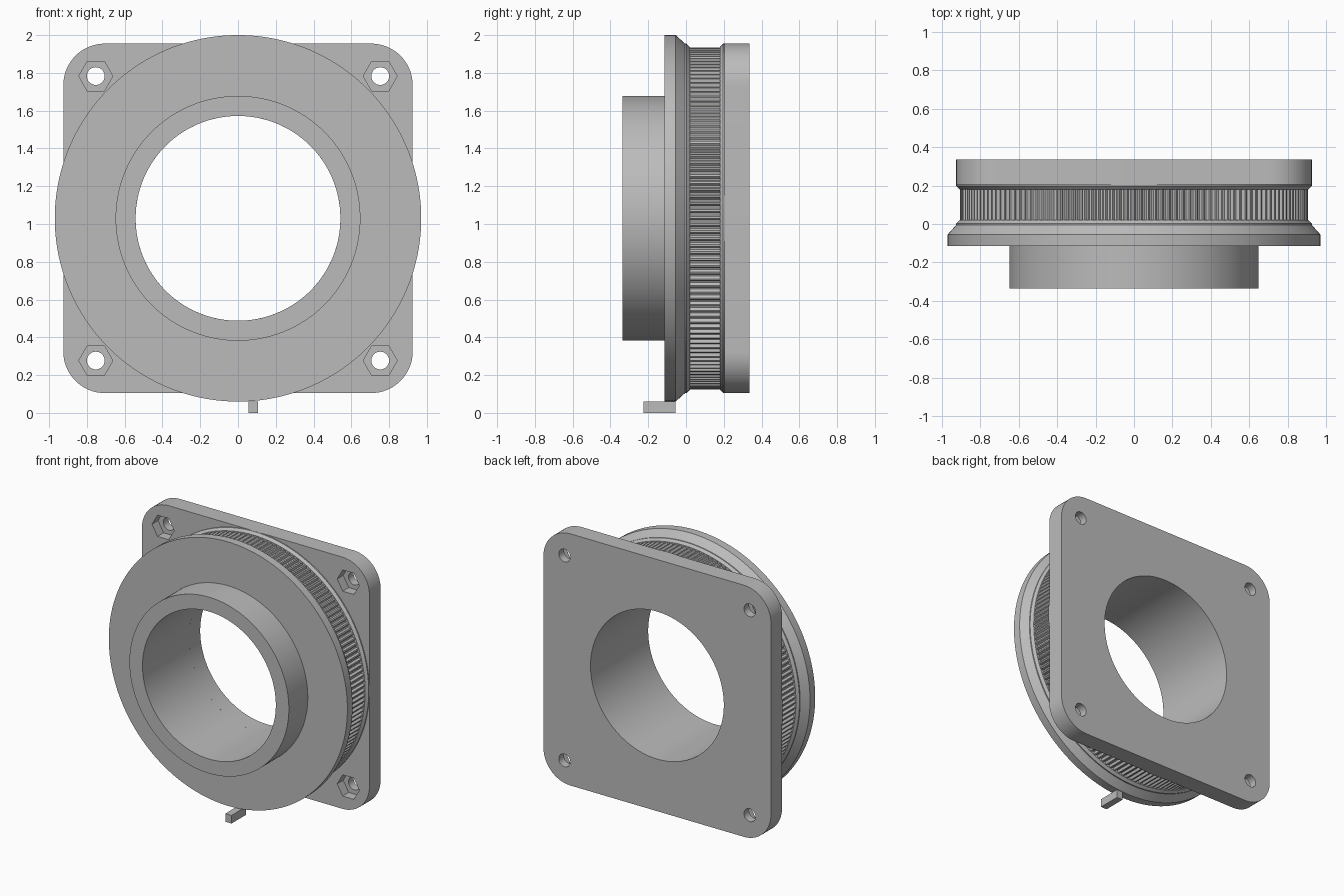
import bpy
import bmesh
from math import cos, sin, pi, radians
from mathutils import Matrix, Vector

cube = bpy.data.objects.get("Cube")
if cube:
    bpy.data.objects.remove(cube, do_unlink=True)

CENTRE_Z = 1.03      # height of the shared axis
BORE = 0.542         # radius of the through bore
TEETH = 152
STEPS = 4            # angular steps per tooth

grey = bpy.data.materials.new("grey plastic")
grey.use_nodes = True
colour = (0.5, 0.5, 0.5, 1)
grey.diffuse_color = colour
grey.node_tree.nodes["Principled BSDF"].inputs["Base Color"].default_value = colour


def finish(name, bm):
    """Turn a bmesh into a named grey object."""
    bmesh.ops.recalc_face_normals(bm, faces=bm.faces)
    mesh = bpy.data.meshes.new(name)
    bm.to_mesh(mesh)
    bm.free()
    mesh.materials.append(grey)
    obj = bpy.data.objects.new(name, mesh)
    bpy.context.collection.objects.link(obj)
    return obj


def smooth(obj):
    bpy.ops.object.select_all(action="DESELECT")
    obj.select_set(True)
    bpy.context.view_layer.objects.active = obj
    bpy.ops.object.shade_smooth_by_angle(angle=radians(28))


def prism(bm, points, y0, y1):
    """Extrude an outline of (x, z) points from y0 to y1."""
    face = bm.faces.new([bm.verts.new((x, y0, z)) for x, z in points])
    new = bmesh.ops.extrude_face_region(bm, geom=[face])["geom"]
    verts = [v for v in new if isinstance(v, bmesh.types.BMVert)]
    bmesh.ops.translate(bm, verts=verts, vec=(0, y1 - y0, 0))


def circle(x, z, radius, sides):
    return [(x + radius * cos(2 * pi * i / sides), z + radius * sin(2 * pi * i / sides))
            for i in range(sides)]


# Toothed pulley with front spigot: a turned profile of (radius, y, toothed)
profile = [
    (BORE, 0.205, 0), (BORE, -0.335, 0), (0.648, -0.335, 0), (0.648, -0.115, 0),
    (0.97, -0.115, 0), (0.97, -0.055, 0), (0.925, -0.005, 0), (0.925, 0.003, 0),
    (0.908, 0.02, 0), (0.905, 0.02, 1), (0.905, 0.18, 1), (0.908, 0.18, 0),
    (0.925, 0.197, 0), (0.925, 0.205, 0),
]
bm = bmesh.new()
count = TEETH * STEPS
rings = []
for i in range(count):
    angle = 2 * pi * i / count
    groove = 0.016 if i % STEPS >= 2 else 0
    rings.append([bm.verts.new(((r - t * groove) * cos(angle), y,
                                CENTRE_Z + (r - t * groove) * sin(angle)))
                  for r, y, t in profile])
for i, ring in enumerate(rings):
    after = rings[(i + 1) % count]
    for j in range(len(profile) - 1):
        bm.faces.new((ring[j], ring[j + 1], after[j + 1], after[j]))
pulley = finish("toothed_pulley", bm)
smooth(pulley)

# Square mounting plate with rounded corners
half, corner = 0.925, 0.22
outline = []
for quarter in range(4):
    mid = radians(45 + 90 * quarter)
    cx = (half - corner) * (1 if cos(mid) > 0 else -1)
    cz = (half - corner) * (1 if sin(mid) > 0 else -1)
    for k in range(17):
        a = radians(90 * quarter + 90 * k / 16)
        outline.append((cx + corner * cos(a), CENTRE_Z + cz + corner * sin(a)))
bm = bmesh.new()
prism(bm, outline, 0.205, 0.335)
plate = finish("mounting_plate", bm)

# Bore, screw holes and hexagonal nut pockets cut from the plate
bore, screws, nuts = bmesh.new(), bmesh.new(), bmesh.new()
prism(bore, circle(0, CENTRE_Z, BORE, 152), 0.1, 0.5)
for sx in (-1, 1):
    for sz in (-1, 1):
        x, z = sx * 0.753, CENTRE_Z + sz * 0.753
        prism(screws, circle(x, z, 0.047, 32), 0.1, 0.5)
        prism(nuts, circle(x, z, 0.09, 6), 0.1, 0.275)
for name, cutter_mesh in (("bore", bore), ("screw_hole", screws), ("nut_pocket", nuts)):
    cutter = finish(name + "_cutter", cutter_mesh)
    cutter.hide_render = True
    cut = plate.modifiers.new(name, "BOOLEAN")
    cut.operation = "DIFFERENCE"
    cut.solver = "EXACT"
    cut.object = cutter
    bpy.context.view_layer.objects.active = plate
    bpy.ops.object.modifier_apply(modifier=name)
    bpy.data.objects.remove(cutter, do_unlink=True)
smooth(plate)

# Small index pin under the front rim
bm = bmesh.new()
place = Matrix.Translation(Vector((0.08, -0.14, 0.03))) @ Matrix.Diagonal((0.05, 0.17, 0.06, 1))
bmesh.ops.create_cube(bm, size=1, matrix=place)
finish("index_pin", bm)
